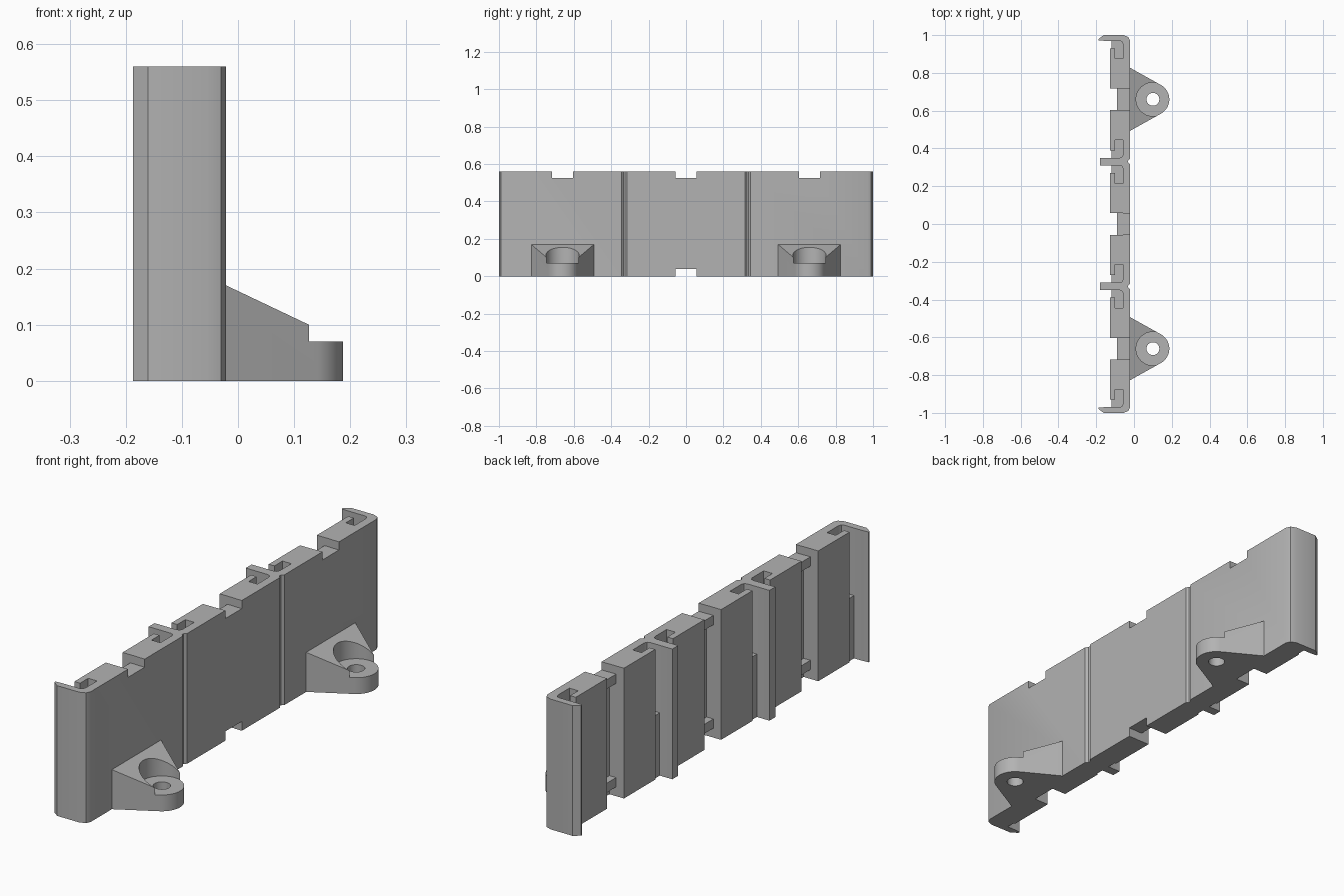
import bpy, bmesh, math

cube = bpy.data.objects.get("Cube")
if cube:
    bpy.data.objects.remove(cube, do_unlink=True)

H = 0.56          # panel height
FRONT = -0.021    # smooth outer face
FLOOR = -0.058    # bottom of the rear recesses
BLOCK = -0.127    # rear face of the blocks
PITCH = 0.66

grey = bpy.data.materials.new("plain grey")
grey.use_nodes = True
grey.diffuse_color = (0.45, 0.45, 0.45, 1)
grey.node_tree.nodes["Principled BSDF"].inputs["Base Color"].default_value = (0.45, 0.45, 0.45, 1)


def prism(name, outline, z0, z1, top=None):
    """Extrude an xy outline; top(x) may give a sloping upper face."""
    bm = bmesh.new()
    low = [bm.verts.new((x, y, z0)) for x, y in outline]
    high = [bm.verts.new((x, y, top(x) if top else z1)) for x, y in outline]
    bm.faces.new(low[::-1])
    bm.faces.new(high)
    n = len(outline)
    for i in range(n):
        j = (i + 1) % n
        bm.faces.new((low[i], low[j], high[j], high[i]))
    bmesh.ops.recalc_face_normals(bm, faces=bm.faces)
    mesh = bpy.data.meshes.new(name)
    bm.to_mesh(mesh)
    bm.free()
    mesh.materials.append(grey)
    ob = bpy.data.objects.new(name, mesh)
    bpy.context.collection.objects.link(ob)
    return ob


def box(name, x0, x1, y0, y1, z0, z1):
    return prism(name, [(x0, y0), (x1, y0), (x1, y1), (x0, y1)], z0, z1)


def arc(cx, cy, r, a0, a1, n):
    return [(cx + r * math.cos(a0 + (a1 - a0) * i / n),
             cy + r * math.sin(a0 + (a1 - a0) * i / n)) for i in range(n + 1)]


def disc(name, x, y, r, z0, z1):
    return prism(name, arc(x, y, r, 0, math.tau, 48)[:-1], z0, z1)


def cut(ob, cutter):
    cutter.hide_render = True
    mod = ob.modifiers.new("cut", 'BOOLEAN')
    mod.operation, mod.solver, mod.object = 'DIFFERENCE', 'EXACT', cutter
    bpy.context.view_layer.objects.active = ob
    bpy.ops.object.modifier_apply(modifier=mod.name)
    bpy.data.objects.remove(cutter, do_unlink=True)


def smooth(ob):
    bpy.ops.object.select_all(action='DESELECT')
    ob.select_set(True)
    bpy.context.view_layer.objects.active = ob
    bpy.ops.object.shade_smooth_by_angle(angle=math.radians(25))


# Rear section beside a rib: hooked slot, block, then recess; distances from the rib
SLOT = [(-0.075, 0.02), (-0.063, 0.025), (FLOOR, 0.037), (FLOOR, 0.115), (-0.10, 0.115),
        (-0.10, 0.06), (BLOCK, 0.06), (BLOCK, 0.273), (FLOOR, 0.273)]


def beside(centre, side):
    return [(x, centre + side * d) for x, d in SLOT]


# Half of the panel section, from the end wall to the middle
rib = PITCH / 2
end = 3 * rib
half = [(FRONT, rib - 0.015), (-0.031, rib - 0.005), (-0.031, rib + 0.005), (FRONT, rib + 0.015),
        (FRONT, 0.97), (-0.03, 0.99), (-0.055, 1), (-0.16, 1), (-0.187, 0.98), (-0.187, 0.972),
        (-0.16, 0.97)]
half += beside(end, -1)
half += beside(rib, 1)[::-1]
half += [(-0.18, rib + 0.02), (-0.18, rib - 0.02)]
half += beside(rib, -1)
panel = prism("panel", half + [(x, -y) for x, y in half[::-1]], 0, H)

# Notches through the panel edges
for y in (-PITCH, 0, PITCH):
    cut(panel, box("notch_cutter", -0.3, 0.1, y - 0.056, y + 0.056, 0.525, 0.7))
cut(panel, box("notch_cutter", -0.3, 0.1, -0.056, 0.056, -0.1, 0.04))
smooth(panel)

# Small ledges across the rear recesses
for y in (-PITCH, 0, PITCH):
    for label, z in (("lower", 0.04), ("upper", 0.485)):
        box(label + "_ledge", -0.09, FLOOR + 0.01, y - 0.058, y + 0.058, z, z + 0.04)

# Stops filling the lower half of each slot
for centre, sides in ((-end, (1,)), (-rib, (-1, 1)), (rib, (-1, 1)), (end, (-1,))):
    for s in sides:
        y0, y1 = sorted((centre + s * 0.018, centre + s * 0.062))
        box("slot_stop", -0.12, FLOOR + 0.01, y0, y1, 0, 0.27)
        y0, y1 = sorted((centre + s * 0.06, centre + s * 0.117))
        box("slot_stop_inner", -0.102, FLOOR + 0.01, y0, y1, 0, 0.27)

# Screw feet: sloping gusset blending into a round lug with a counterbored hole
R, CX = 0.087, 0.10
for name, y in (("front_foot", -PITCH), ("rear_foot", PITCH)):
    t = math.radians(60)
    outline = [(-0.03, y - 0.167), (FRONT, y - 0.167)] + arc(CX, y, R, -t, t, 24)
    outline += [(FRONT, y + 0.167), (-0.03, y + 0.167)]
    foot = prism(name, outline, 0, 0, top=lambda x: 0.17 - 0.475 * (x - FRONT))
    cut(foot, disc("counterbore_cutter", CX, y, R + 0.002, 0.07, 0.4))
    cut(foot, disc("hole_cutter", CX, y, 0.034, -0.1, 0.4))
    smooth(foot)
